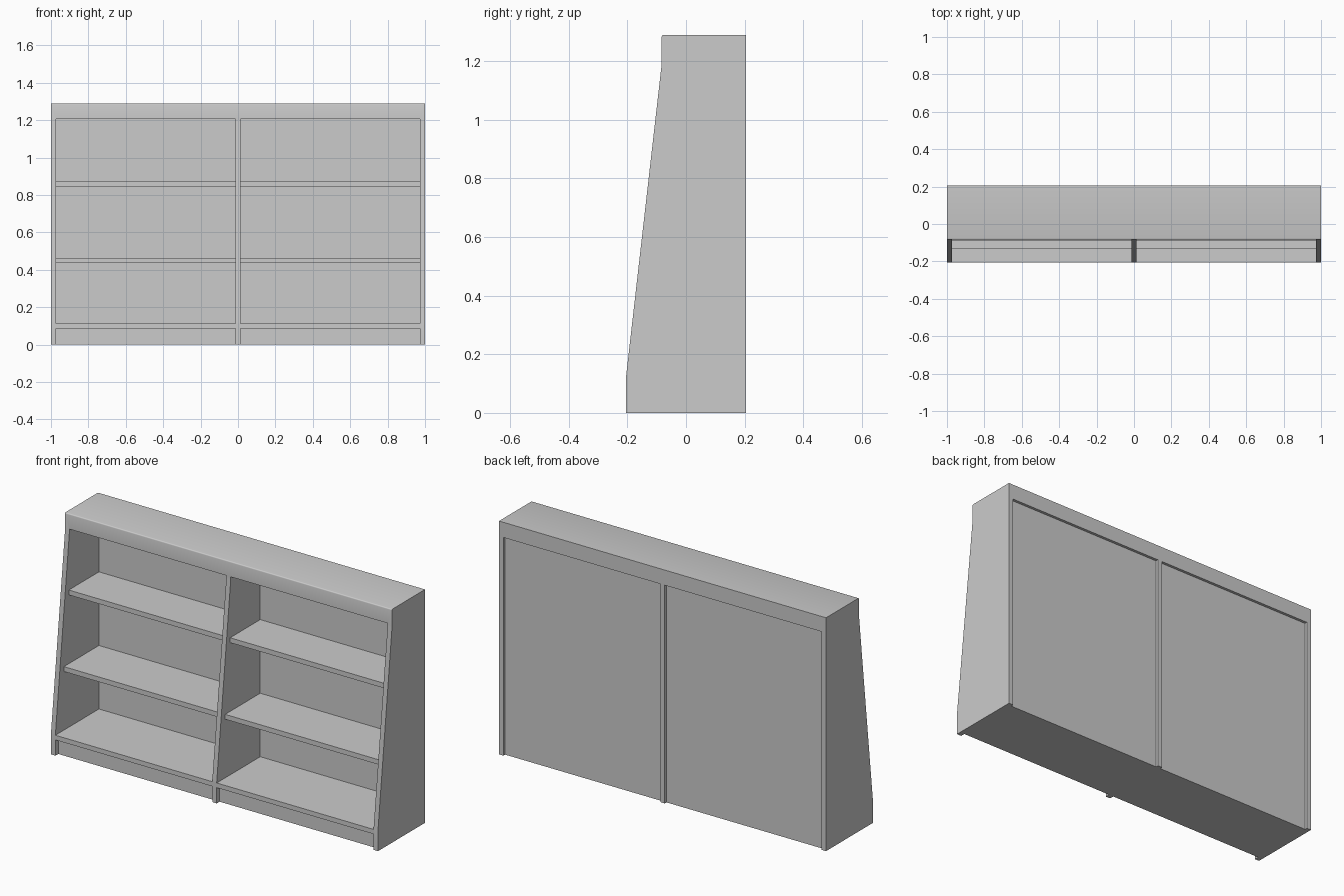
import bpy, bmesh, math

default = bpy.data.objects.get("Cube")
if default:
    bpy.data.objects.remove(default, do_unlink=True)

# Main dimensions
BOARD = 0.027
BACK, FRONT, TOP_FRONT = 0.205, -0.205, -0.083
HEIGHT, HEADER_Z = 1.29, 1.206
PANEL_IN, PANEL_OUT = 0.175, 0.19
PLINTH_Z, BASE_Z = 0.087, 0.113

grey = bpy.data.materials.new("light grey paint")
grey.use_nodes = True
grey.diffuse_color = (0.6, 0.6, 0.6, 1)
grey.node_tree.nodes["Principled BSDF"].inputs["Base Color"].default_value = (0.6, 0.6, 0.6, 1)


def extrude_profile(name, profile, x0, x1):
    """Extrude a (y, z) outline from x0 to x1."""
    bm = bmesh.new()
    face = bm.faces.new([bm.verts.new((x0, y, z)) for y, z in profile])
    ext = bmesh.ops.extrude_face_region(bm, geom=[face])
    verts = [g for g in ext["geom"] if isinstance(g, bmesh.types.BMVert)]
    bmesh.ops.translate(bm, verts=verts, vec=(x1 - x0, 0, 0))
    bmesh.ops.recalc_face_normals(bm, faces=bm.faces)
    mesh = bpy.data.meshes.new(name)
    bm.to_mesh(mesh)
    bm.free()
    mesh.materials.append(grey)
    obj = bpy.data.objects.new(name, mesh)
    bpy.context.collection.objects.link(obj)
    return obj


def box(name, x0, x1, y0, y1, z0, z1):
    return extrude_profile(name, [(y0, z0), (y1, z0), (y1, z1), (y0, z1)], x0, x1)


def select_only(obj):
    bpy.ops.object.select_all(action='DESELECT')
    obj.select_set(True)
    bpy.context.view_layer.objects.active = obj


def carve(obj, cutter):
    cutter.hide_render = True
    mod = obj.modifiers.new("carve", 'BOOLEAN')
    mod.operation, mod.solver, mod.object = 'DIFFERENCE', 'EXACT', cutter
    select_only(obj)
    bpy.ops.object.modifier_apply(modifier=mod.name)
    bpy.data.objects.remove(cutter, do_unlink=True)


# Carcass: sloping side outline with a softly rounded top front edge
r = 0.006
arc = [(TOP_FRONT + r - r * math.cos(math.radians(a)),
        HEIGHT - r + r * math.sin(math.radians(a))) for a in (0, 30, 60, 90)]
outline = [(BACK, 0), (FRONT, 0), (FRONT, 0.12), (TOP_FRONT, 1.19)] + arc + [(BACK, HEIGHT)]
carcass = extrude_profile("bookcase_carcass", outline, -1, 1)

for side, label in ((-1, "right"), (1, "left")):
    x0, x1 = sorted((side * BOARD / 2, side * (1 - BOARD)))
    # Open bay, toe recess under the base shelf, and recess behind the back panel
    carve(carcass, box("bay_cutter", x0, x1, -1, PANEL_IN, BASE_Z, HEADER_Z))
    carve(carcass, box("toe_cutter", x0, x1, -1, FRONT + 0.025, -1, PLINTH_Z))
    carve(carcass, box("back_cutter", x0, x1, PANEL_OUT, 1, -1, HEADER_Z))
    # Two shelves, set back from the sloping front
    for level, z, front in (("lower", 0.437, -0.131), ("upper", 0.844, -0.088)):
        box(f"{level}_shelf_{label}", x0, x1, front, PANEL_IN, z, z + BOARD)

select_only(carcass)
bpy.ops.object.shade_smooth_by_angle(angle=math.radians(40))
